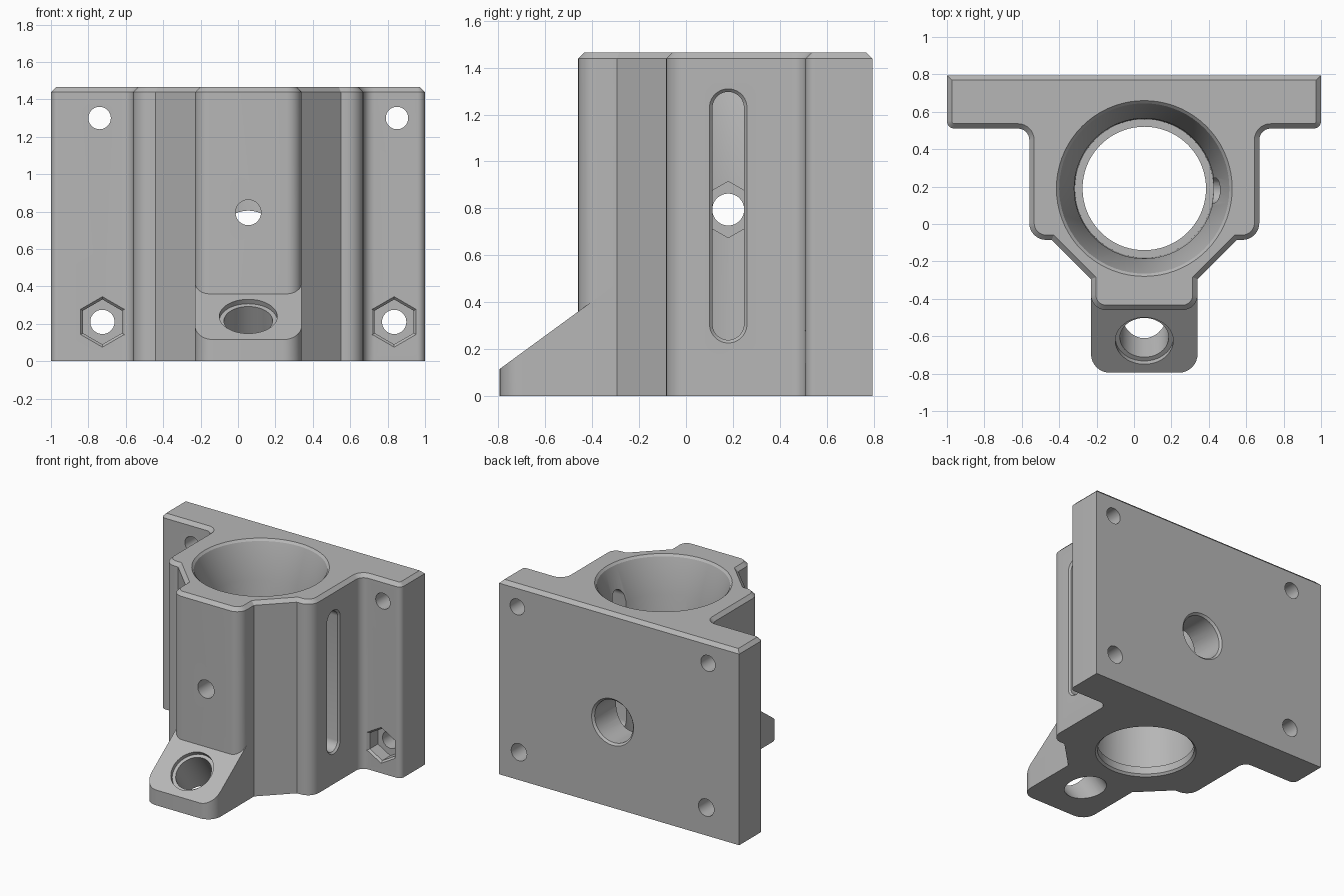
import bpy, bmesh, math
from mathutils import Vector

if "Cube" in bpy.data.objects:
    bpy.data.objects.remove(bpy.data.objects["Cube"])

CX, CY = 0.055, 0.19          # bore axis
TOP, CH = 1.465, 0.026        # height and top chamfer

grey = bpy.data.materials.new("plain_grey")
grey.diffuse_color = (0.47, 0.47, 0.47, 1)
grey.use_nodes = True
grey.node_tree.nodes["Principled BSDF"].inputs["Base Color"].default_value = grey.diffuse_color


def make_object(name, bm):
    bmesh.ops.recalc_face_normals(bm, faces=bm.faces[:])
    me = bpy.data.meshes.new(name)
    bm.to_mesh(me)
    bm.free()
    me.materials.append(grey)
    ob = bpy.data.objects.new(name, me)
    bpy.context.collection.objects.link(ob)
    return ob


def rounded(corners, steps=8):
    """Counter-clockwise outline from (x, y, radius) corners."""
    out = []
    for i, (x, y, r) in enumerate(corners):
        p = Vector((x, y))
        a = (Vector(corners[i - 1][:2]) - p).normalized()
        b = (Vector(corners[(i + 1) % len(corners)][:2]) - p).normalized()
        if r == 0:
            out.append(p)
            continue
        half = a.angle(b) / 2
        c = p + (a + b).normalized() * (r / math.sin(half))
        s = p + a * (r / math.tan(half)) - c
        e = p + b * (r / math.tan(half)) - c
        sweep = math.atan2(s.x * e.y - s.y * e.x, s.dot(e))
        for k in range(steps + 1):
            t = sweep * k / steps
            out.append(c + Vector((s.x * math.cos(t) - s.y * math.sin(t),
                                   s.x * math.sin(t) + s.y * math.cos(t))))
    return out


def inset(pts, d):
    out = []
    for i, p in enumerate(pts):
        a = (p - pts[i - 1]).normalized()
        b = (pts[(i + 1) % len(pts)] - p).normalized()
        n1, n2 = Vector((-a.y, a.x)), Vector((-b.y, b.x))
        out.append(p + (n1 + n2) * (d / (1 + n1.dot(n2))))
    return out


def loft(bm, rings):
    loops = [[bm.verts.new(p) for p in ring] for ring in rings]
    n = len(loops[0])
    for lo, hi in zip(loops, loops[1:]):
        for i in range(n):
            j = (i + 1) % n
            bm.faces.new((lo[i], lo[j], hi[j], hi[i]))
    bm.faces.new(loops[0][::-1])
    bm.faces.new(loops[-1])


def turned(name, origin, axis, profile, n=40, up=(0, 0, 1), stretch=0.0):
    """Solid of (radius, distance) steps along an axis, optionally elongated."""
    o, a, u = Vector(origin), Vector(axis).normalized(), Vector(up)
    w = a.cross(u)
    phase = 0.5 if stretch else 0.0
    rings = []
    for r, h in profile:
        ring = []
        for k in range(n):
            t = 2 * math.pi * (k + phase) / n
            s = math.copysign(stretch, math.cos(t))
            ring.append(o + a * h + u * (r * math.cos(t) + s) + w * (r * math.sin(t)))
        rings.append(ring)
    bm = bmesh.new()
    loft(bm, rings)
    return make_object(name, bm)


def combine(target, other, operation):
    mod = target.modifiers.new(operation.lower(), 'BOOLEAN')
    mod.operation, mod.solver, mod.object = operation, 'EXACT', other
    bpy.context.view_layer.objects.active = target
    bpy.ops.object.modifier_apply(modifier=mod.name)
    bpy.data.objects.remove(other, do_unlink=True)


# Main body: mirrored outline of back plate, housing and nose
left = [(-1, 0.795, 0), (-1, 0.51, 0.04), (-0.56, 0.51, 0.06), (-0.56, -0.085, 0.09),
        (-0.44, -0.085, 0), (-0.23, -0.295, 0), (-0.23, -0.46, 0.08)]
right = [(2 * CX - x, y, r) for x, y, r in reversed(left)]
right[-2:] = [(1, 0.51, 0.04), (1, 0.795, 0)]
outline = rounded(left + right)
bm = bmesh.new()
loft(bm, [[(p.x, p.y, 0) for p in outline],
          [(p.x, p.y, TOP - CH) for p in outline],
          [(p.x, p.y, TOP) for p in inset(outline, CH)]])
body = make_object("mounting_bracket", bm)

# Sloped foot in front of the nose
foot_outline = rounded([(-0.23, -0.27, 0), (-0.23, -0.795, 0.1),
                        (0.34, -0.795, 0.1), (0.34, -0.27, 0)])
bm = bmesh.new()
loft(bm, [[(p.x, p.y, z) for p in foot_outline] for z in (0, 0.9)])
normal = Vector((0, -0.59, 0.807)).normalized()
cut = bmesh.ops.bisect_plane(bm, geom=bm.verts[:] + bm.edges[:] + bm.faces[:],
                             plane_co=(0, -0.795, 0.115), plane_no=normal, clear_outer=True)
bmesh.ops.holes_fill(bm, edges=[e for e in cut['geom_cut'] if isinstance(e, bmesh.types.BMEdge)])
combine(body, make_object("foot", bm), 'UNION')

cutters = []
# Stepped and flared main bore
cutters.append(turned("bore", (CX, CY, 0), (0, 0, 1),
                      [(0.355, -0.01), (0.33, 0.015), (0.33, 0.07), (0.37, 0.07), (0.375, 1.2),
                       (0.455, TOP - 0.015), (0.48, TOP + 0.01)], 72, (0, 1, 0)))
# Screw hole square to the foot slope, with a shallow counterbore
cutters.append(turned("foot_hole", (CX, -0.625, 0.24), -normal,
                      [(0.155, -0.3), (0.155, 0.03), (0.13, 0.03), (0.13, 0.6)], 40, (1, 0, 0)))
# Nose hole and larger back hole with chamfered rim
cutters.append(turned("nose_hole", (CX, -0.6, 0.795), (0, 1, 0), [(0.068, 0), (0.068, 0.7)]))
cutters.append(turned("back_hole", (CX, 0.815, 0.645), (0, -1, 0),
                      [(0.195, 0), (0.16, 0.035), (0.16, 0.45)]))
# Long side slot into the bore
cutters.append(turned("side_slot", (0.69, 0.18, 0.768), (-1, 0, 0),
                      [(0.1, 0), (0.067, 0.033), (0.067, 0.4)], 32, (0, 0, 1), 0.462))
# Opposite side hole with nut pocket opening into the bore
cutters.append(turned("far_side_hole", (-0.7, 0.18, 0.795), (1, 0, 0), [(0.068, 0), (0.068, 0.6)]))
cutters.append(turned("far_nut_pocket", (-0.41, 0.18, 0.795), (1, 0, 0), [(0.12, 0), (0.12, 0.3)], 6))
# Back plate screw holes, lower pair with hexagonal nut pockets
for side in (-1, 1):
    xt, xb = CX + side * 0.795, CX + side * 0.78
    cutters.append(turned("upper_hole", (xt, 0.4, 1.3), (0, 1, 0), [(0.06, 0), (0.06, 0.5)]))
    cutters.append(turned("lower_hole", (xb, 0.4, 0.21), (0, 1, 0), [(0.065, 0), (0.065, 0.5)]))
    cutters.append(turned("nut_pocket", (xb, 0.49, 0.21), (0, 1, 0),
                          [(0.155, 0), (0.12, 0.035), (0.12, 0.13)], 6))
for c in cutters:
    combine(body, c, 'DIFFERENCE')

bpy.ops.object.select_all(action='DESELECT')
body.select_set(True)
bpy.context.view_layer.objects.active = body
bpy.ops.object.shade_smooth_by_angle(angle=math.radians(25))
